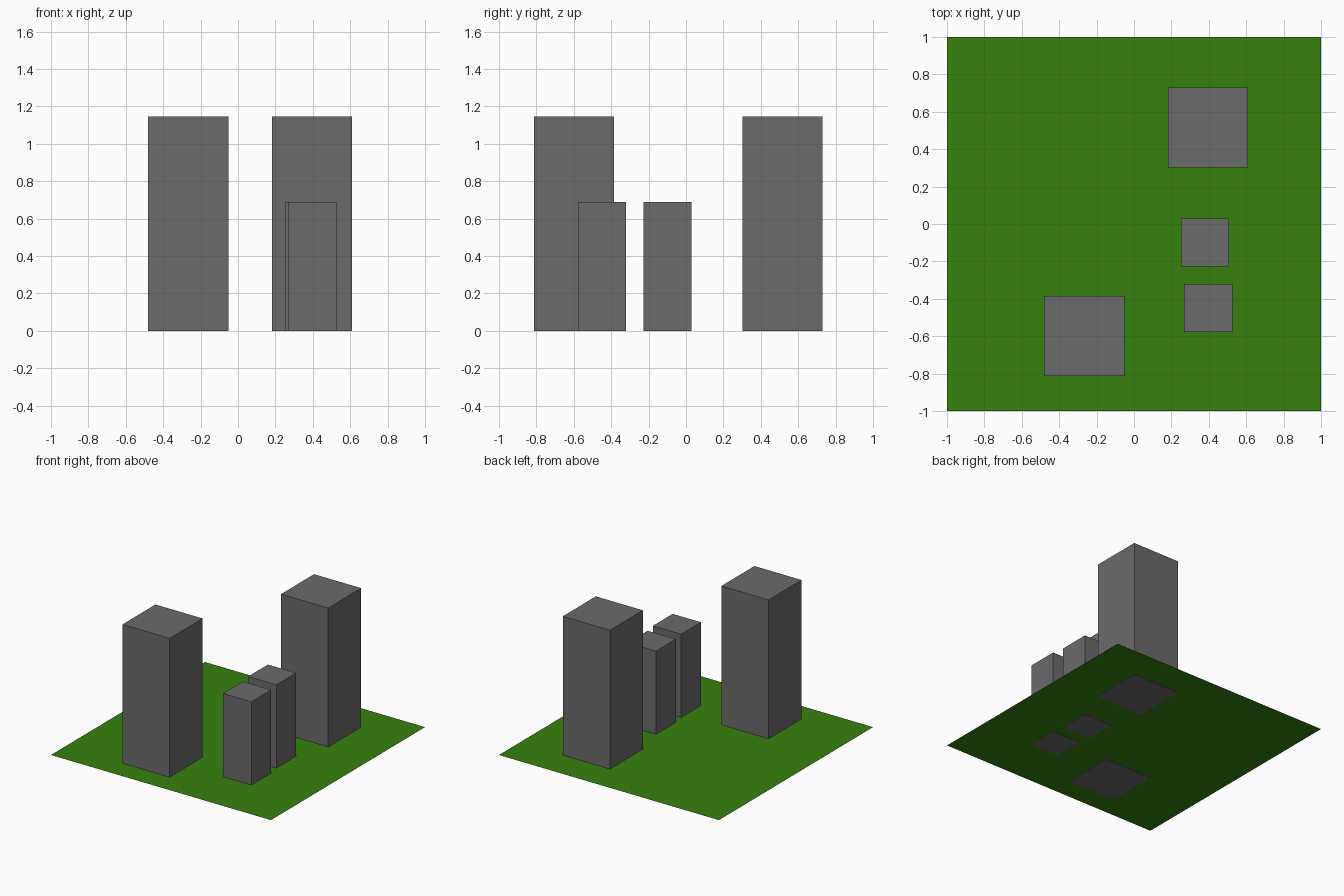
import bpy

cube = bpy.data.objects.get("Cube")
if cube:
    bpy.data.objects.remove(cube, do_unlink=True)


def make_material(name, rgb):
    mat = bpy.data.materials.new(name)
    mat.use_nodes = True
    colour = (*rgb, 1.0)
    mat.diffuse_color = colour
    mat.node_tree.nodes["Principled BSDF"].inputs["Base Color"].default_value = colour
    return mat


grass_green = make_material("grass green", (0.037, 0.22, 0.004))
concrete_grey = make_material("concrete grey", (0.147, 0.147, 0.147))

GROUND_Z = 0.004

# Flat lawn: a single thin sheet
bpy.ops.mesh.primitive_plane_add(size=2, location=(0, 0, GROUND_Z))
ground = bpy.context.object
ground.name = "ground"
ground.data.materials.append(grass_green)


def add_tower(name, x, y, width, height):
    """Square block whose base sits just below the lawn."""
    bpy.ops.mesh.primitive_cube_add(size=1, location=(x, y, height / 2))
    tower = bpy.context.object
    tower.name = name
    tower.scale = (width, width, height)
    bpy.ops.object.transform_apply(location=False, rotation=False, scale=True)
    tower.data.materials.append(concrete_grey)


# Two tall and two short towers
TALL = (0.428, 1.145)
SHORT = (0.257, 0.688)
add_tower("tall_tower_front", -0.266, -0.6, *TALL)
add_tower("tall_tower_back", 0.395, 0.515, *TALL)
add_tower("short_tower_front", 0.397, -0.449, *SHORT)
add_tower("short_tower_middle", 0.379, -0.098, *SHORT)
